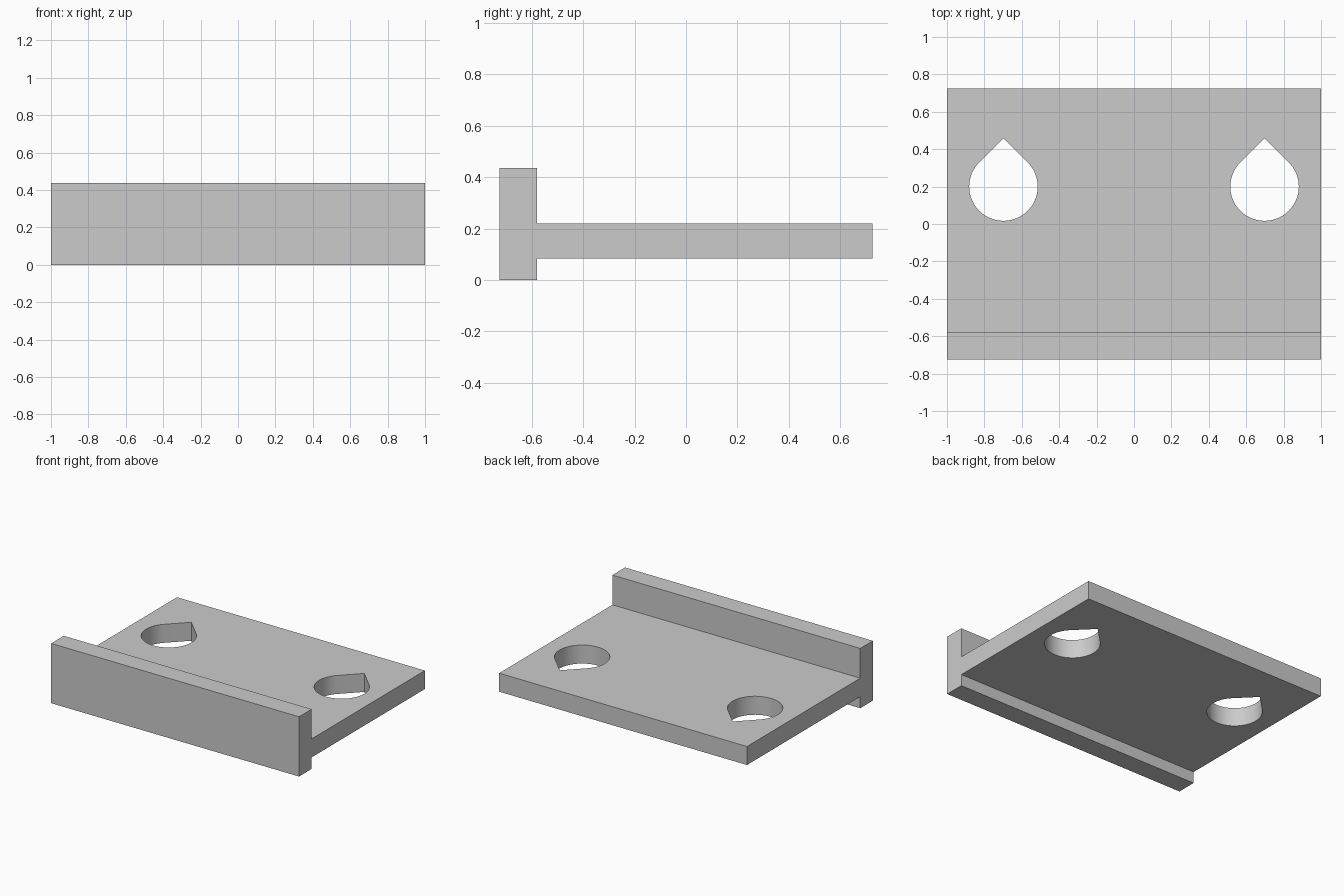
import bpy
import bmesh
import math

default = bpy.data.objects.get("Cube")
if default:
    bpy.data.objects.remove(default, do_unlink=True)

# Single grey material
grey = bpy.data.materials.new("light_grey")
grey.use_nodes = True
colour = (0.6, 0.6, 0.6, 1)
grey.diffuse_color = colour
grey.node_tree.nodes["Principled BSDF"].inputs["Base Color"].default_value = colour


def extrude_outline(name, points, direction):
    """Make a closed solid by sweeping a flat outline along a direction."""
    bm = bmesh.new()
    face = bm.faces.new([bm.verts.new(p) for p in points])
    swept = bmesh.ops.extrude_face_region(bm, geom=[face])["geom"]
    moved = [v for v in swept if isinstance(v, bmesh.types.BMVert)]
    bmesh.ops.translate(bm, verts=moved, vec=direction)
    bmesh.ops.recalc_face_normals(bm, faces=bm.faces)
    mesh = bpy.data.meshes.new(name)
    bm.to_mesh(mesh)
    bm.free()
    mesh.materials.append(grey)
    obj = bpy.data.objects.new(name, mesh)
    bpy.context.collection.objects.link(obj)
    return obj


# Mounting plate with front flange, one T-shaped side profile
FRONT, STEP, BACK = -0.725, -0.58, 0.725
TOP, PLATE_TOP, PLATE_BOTTOM = 0.436, 0.219, 0.084
profile = [(FRONT, 0), (STEP, 0), (STEP, PLATE_BOTTOM), (BACK, PLATE_BOTTOM),
           (BACK, PLATE_TOP), (STEP, PLATE_TOP), (STEP, TOP), (FRONT, TOP)]
plate = extrude_outline("flanged_plate", [(-1, y, z) for y, z in profile], (2, 0, 0))
bpy.context.view_layer.objects.active = plate
plate.select_set(True)

# Teardrop holes: a round arc closed by a right-angled point at the back
RADIUS, HOLE_X, HOLE_Y, STEPS = 0.183, 0.698, 0.2, 72
for side in (-1, 1):
    cx = side * HOLE_X
    outline = [(cx, HOLE_Y + RADIUS * math.sqrt(2), -0.1)]
    for i in range(STEPS + 1):
        a = math.radians(135 + 270 * i / STEPS)
        outline.append((cx + RADIUS * math.cos(a), HOLE_Y + RADIUS * math.sin(a), -0.1))
    cutter = extrude_outline("hole_cutter", outline, (0, 0, 0.6))
    cutter.hide_render = True
    cut = plate.modifiers.new("teardrop_hole", "BOOLEAN")
    cut.operation = "DIFFERENCE"
    cut.solver = "EXACT"
    cut.object = cutter
    bpy.ops.object.modifier_apply(modifier=cut.name)
    bpy.data.objects.remove(cutter, do_unlink=True)

bpy.ops.object.shade_smooth_by_angle(angle=math.radians(30))
